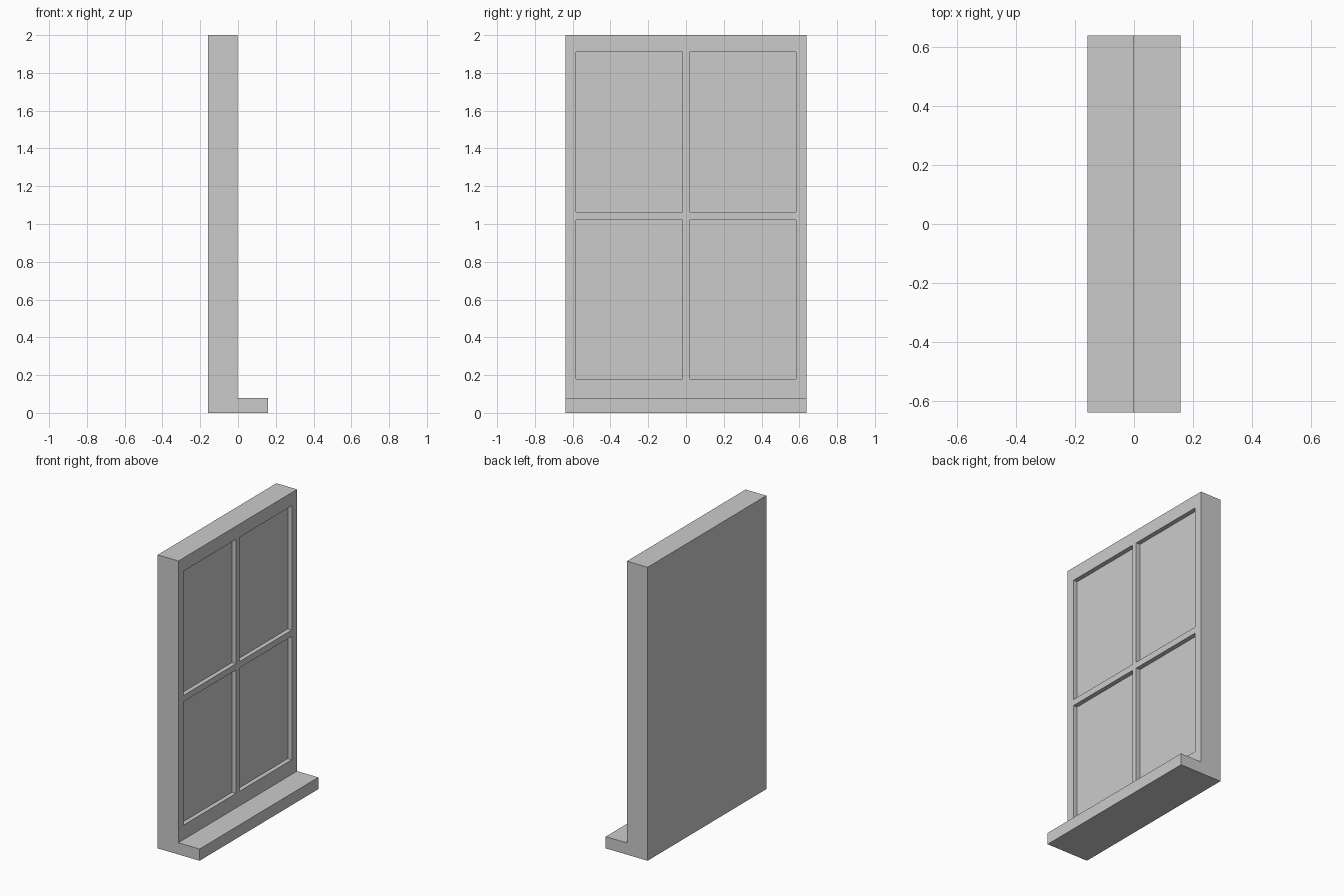
import bpy, bmesh
from mathutils import Matrix, Vector

if "Cube" in bpy.data.objects:
    bpy.data.objects.remove(bpy.data.objects["Cube"])

HALF_X, HALF_Y, HEIGHT = 0.158, 0.639, 2.0
SILL_H, FRONT_X, RECESS = 0.08, -0.002, 0.03


def make_object(name, bm):
    bmesh.ops.recalc_face_normals(bm, faces=bm.faces)
    mesh = bpy.data.meshes.new(name)
    bm.to_mesh(mesh)
    bm.free()
    obj = bpy.data.objects.new(name, mesh)
    bpy.context.collection.objects.link(obj)
    return obj


def add_box(bm, lo, hi):
    lo, hi = Vector(lo), Vector(hi)
    matrix = Matrix.Translation((lo + hi) / 2) @ Matrix.Diagonal((*(hi - lo), 1))
    bmesh.ops.create_cube(bm, size=1, matrix=matrix)


# Frame and sill: one L-shaped profile extruded across the width
profile = [(-HALF_X, 0), (HALF_X, 0), (HALF_X, SILL_H),
           (FRONT_X, SILL_H), (FRONT_X, HEIGHT), (-HALF_X, HEIGHT)]
bm = bmesh.new()
face = bm.faces.new([bm.verts.new((x, -HALF_Y, z)) for x, z in profile])
ext = bmesh.ops.extrude_face_region(bm, geom=[face])
bmesh.ops.translate(bm, vec=(0, 2 * HALF_Y, 0),
                    verts=[v for v in ext["geom"] if isinstance(v, bmesh.types.BMVert)])
window = make_object("window_frame_with_sill", bm)

# Pane recesses: two columns by two rows
bm = bmesh.new()
for y0, y1 in ((-0.582, -0.019), (0.019, 0.582)):
    for z0, z1 in ((0.179, 1.02), (1.063, 1.91)):
        add_box(bm, (FRONT_X - RECESS, y0, z0), (FRONT_X + 0.1, y1, z1))
cutter = make_object("pane_cutter", bm)
cutter.hide_render = True
cutter.hide_viewport = True

mod = window.modifiers.new("pane_recesses", "BOOLEAN")
mod.operation = "DIFFERENCE"
mod.solver = "EXACT"
mod.object = cutter
